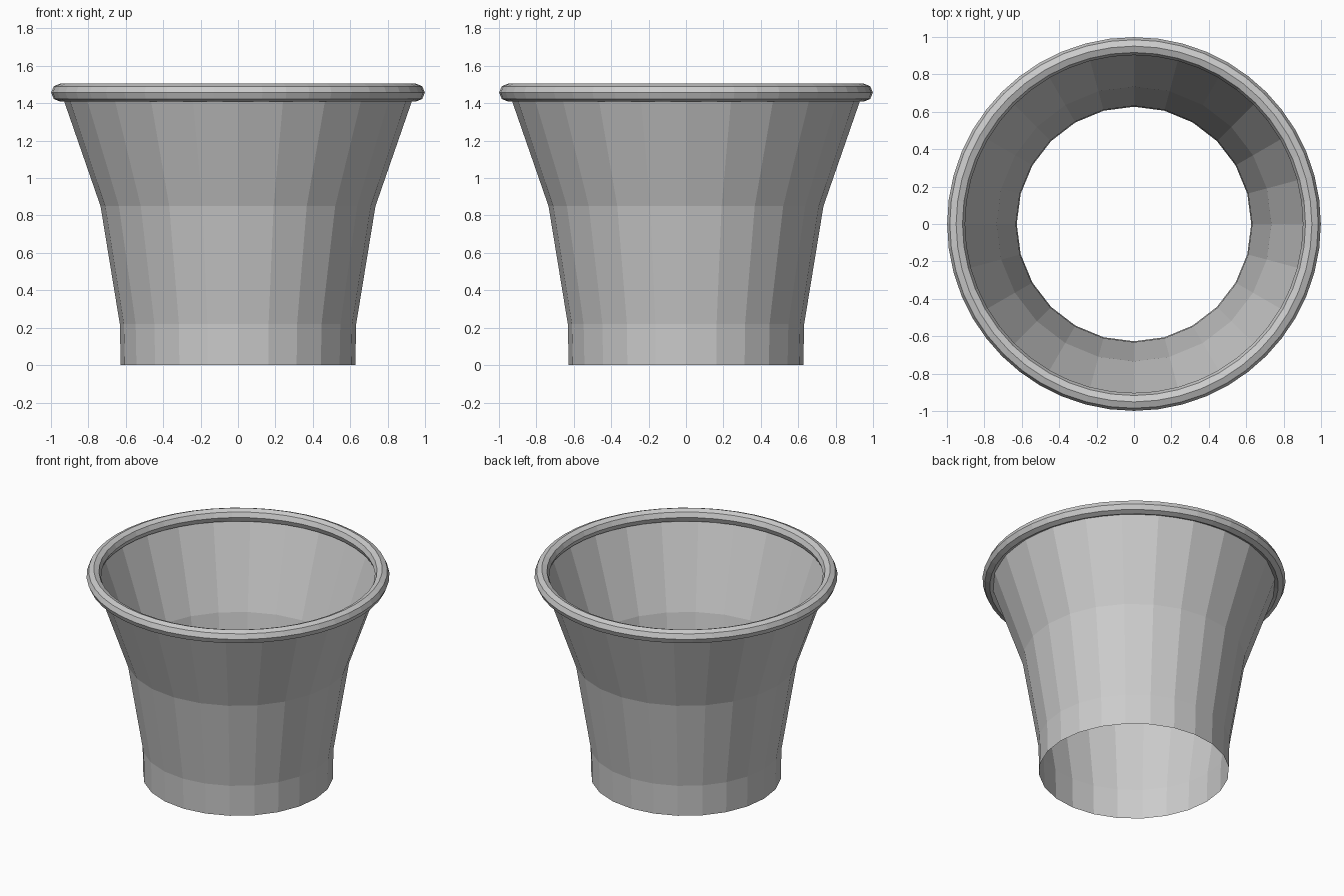
import bpy, bmesh
from math import cos, sin, tau

if "Cube" in bpy.data.objects:
    bpy.data.objects.remove(bpy.data.objects["Cube"])


def lathe(name, profile, sides, closed=False):
    """Revolve a (radius, height) profile about z with flat faces."""
    bm = bmesh.new()
    rings = [[bm.verts.new((r * cos(tau * i / sides), r * sin(tau * i / sides), z))
              for i in range(sides)] for r, z in profile]
    pairs = list(zip(rings, rings[1:]))
    if closed:
        pairs.append((rings[-1], rings[0]))
    for low, high in pairs:
        for i in range(sides):
            j = (i + 1) % sides
            bm.faces.new((low[i], low[j], high[j], high[i]))
    mesh = bpy.data.meshes.new(name)
    bm.to_mesh(mesh)
    bm.free()
    obj = bpy.data.objects.new(name, mesh)
    bpy.context.collection.objects.link(obj)
    return obj


# Flared thin wall, open at the top and bottom
lathe("pot_wall", [(0.627, 0), (0.632, 0.22), (0.735, 0.85), (0.945, 1.455)], 24)

# Rounded rim ring
rim_radius, tube = 0.951, 0.048
rim = [(rim_radius + tube * cos(tau * k / 8), 1.457 + tube * sin(tau * k / 8)) for k in range(8)]
lathe("rim", rim, 48, closed=True)
